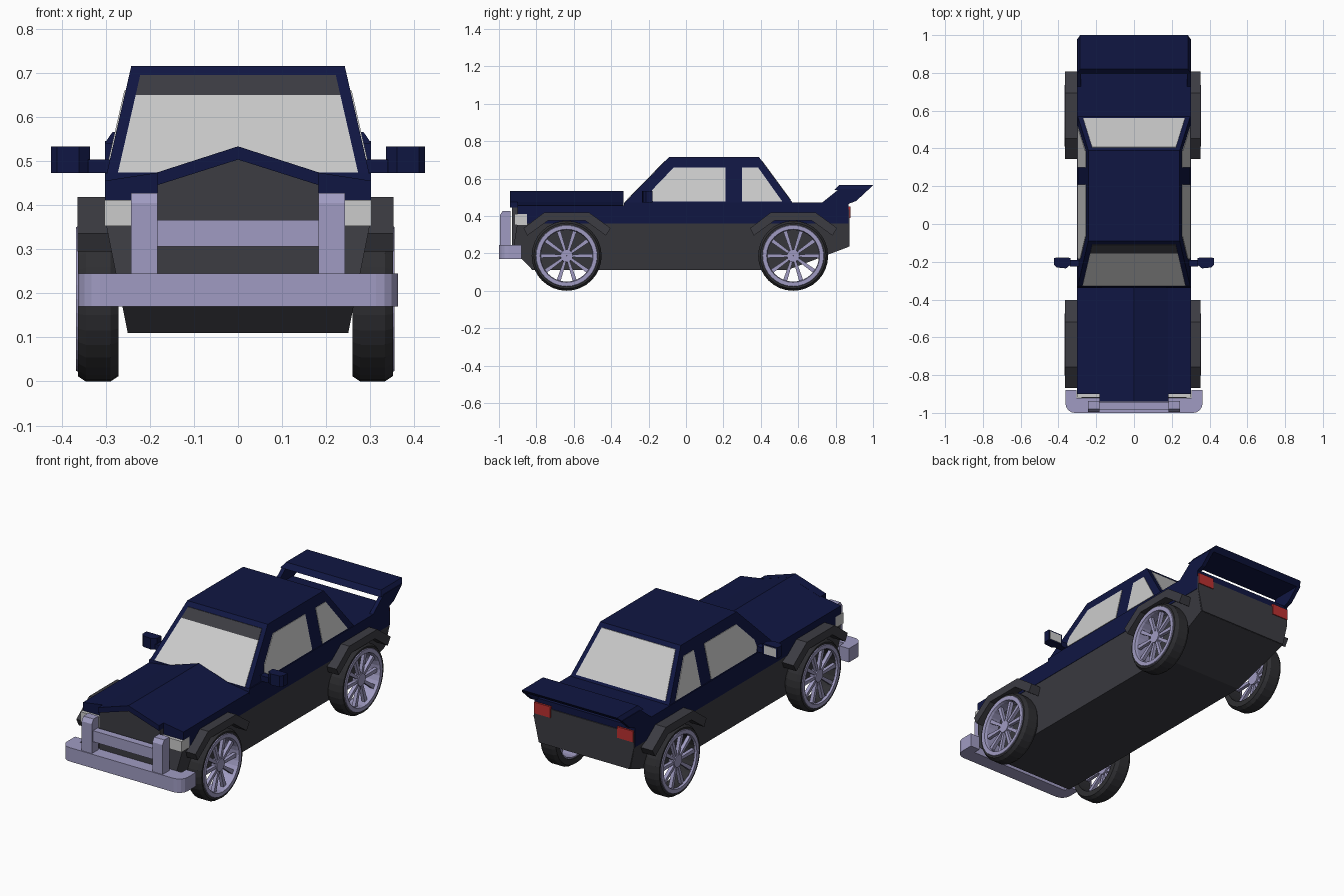
import bpy, bmesh, math

if "Cube" in bpy.data.objects:
    bpy.data.objects.remove(bpy.data.objects["Cube"])


def material(name, r, g, b):
    m = bpy.data.materials.new(name)
    m.diffuse_color = (r, g, b, 1)
    m.use_nodes = True
    m.node_tree.nodes["Principled BSDF"].inputs["Base Color"].default_value = m.diffuse_color
    return m


NAVY = material("navy_paint", 0.005, 0.008, 0.055)
DARK = material("dark_plastic", 0.045, 0.045, 0.055)
TYRE = material("rubber", 0.028, 0.028, 0.032)
METAL = material("pale_metal", 0.35, 0.33, 0.54)
GLASS = material("glass", 0.52, 0.52, 0.52)
RED = material("red_lens", 0.5, 0.03, 0.03)


def finish(name, bm, mat):
    bmesh.ops.recalc_face_normals(bm, faces=bm.faces)
    me = bpy.data.meshes.new(name)
    bm.to_mesh(me)
    bm.free()
    me.materials.append(mat)
    ob = bpy.data.objects.new(name, me)
    bpy.context.collection.objects.link(ob)
    return ob


def solid(name, a, b, mat):
    """Closed solid between two matching loops of 3D points."""
    bm = bmesh.new()
    va, vb = [bm.verts.new(p) for p in a], [bm.verts.new(p) for p in b]
    n = len(a)
    bm.faces.new(va)
    bm.faces.new(vb[::-1])
    for i in range(n):
        j = (i + 1) % n
        bm.faces.new((va[i], va[j], vb[j], vb[i]))
    return finish(name, bm, mat)


def box(name, x, y, z, mat):
    rect = [(x[0], y[0]), (x[1], y[0]), (x[1], y[1]), (x[0], y[1])]
    return solid(name, [(*p, z[0]) for p in rect], [(*p, z[1]) for p in rect], mat)


def side_prism(name, yz, x0, x1, mat):
    return solid(name, [(x0, *p) for p in yz], [(x1, *p) for p in yz], mat)


def front_prism(name, xz, y0, y1, mat):
    return solid(name, [(x, y0, z) for x, z in xz], [(x, y1, z) for x, z in xz], mat)


def lathe(name, profile, cx, cy, cz, sides, mat):
    """Ring around the x axis from a closed (x, radius) profile."""
    bm = bmesh.new()
    rings = []
    for i in range(sides):
        t = 2 * math.pi * i / sides
        rings.append([bm.verts.new((cx + x, cy + r * math.cos(t), cz + r * math.sin(t))) for x, r in profile])
    n = len(profile)
    for i in range(sides):
        p, q = rings[i], rings[(i + 1) % sides]
        for k in range(n):
            m = (k + 1) % n
            bm.faces.new((p[k], p[m], q[m], q[k]))
    return finish(name, bm, mat)


# Lower body, narrowing towards the floor
def lower_x(z):
    return 0.25 + (z - 0.11) * 0.2


low = [(-0.9, 0.37), (-0.925, 0.22), (-0.82, 0.11), (0.54, 0.11), (0.87, 0.235), (0.87, 0.37)]
solid("lower_body", [(-lower_x(z), y, z) for y, z in low], [(lower_x(z), y, z) for y, z in low], DARK)

# Upper body and bonnet
side_prism("upper_body", [(-0.9, 0.36), (-0.9, 0.445), (-0.335, 0.445), (-0.33, 0.472), (0.87, 0.472), (0.87, 0.36)],
           -0.302, 0.302, NAVY)
front_prism("bonnet_sides", [(-0.302, 0.41), (-0.302, 0.455), (-0.18, 0.474), (0, 0.533), (0.18, 0.474),
                             (0.302, 0.455), (0.302, 0.41)], -0.9, -0.335, NAVY)
front_prism("bonnet_nose", [(-0.183, 0.445), (-0.183, 0.474), (0, 0.533), (0.183, 0.474), (0.183, 0.445), (0, 0.503)],
            -0.94, -0.89, NAVY)
front_prism("grille", [(-0.182, 0.2), (-0.182, 0.446), (0, 0.504), (0.182, 0.446), (0.182, 0.2)], -0.93, -0.88, DARK)

# Cabin
WB, WT, ZB, ZT = 0.298, 0.242, 0.47, 0.715


def cabin_x(z):
    return WB + (WT - WB) * (z - ZB) / (ZT - ZB)


def screen_y(z):
    return -0.33 + 0.24 * (z - ZB) / (ZT - ZB)


def rear_y(z):
    return 0.57 - 0.18 * (z - ZB) / (ZT - ZB)


def cabin_loop(z):
    w, f, r = cabin_x(z), screen_y(z), rear_y(z)
    return [(-w, f, z), (w, f, z), (w, r, z), (-w, r, z)]


solid("cabin", cabin_loop(ZB), cabin_loop(ZT), NAVY)


# Windows lie just proud of the cabin faces
def screen(name, yfun, sign, z0, z1, mat):
    pts = [(-cabin_x(z0) + 0.025, z0), (cabin_x(z0) - 0.025, z0), (cabin_x(z1) - 0.025, z1), (-cabin_x(z1) + 0.025, z1)]
    solid(name, [(x, yfun(z) + sign * 0.003, z) for x, z in pts], [(x, yfun(z) - sign * 0.01, z) for x, z in pts], mat)


screen("windscreen", screen_y, -1, 0.474, 0.65, GLASS)
screen("sun_strip", screen_y, -1, 0.65, 0.695, DARK)
screen("rear_window", rear_y, 1, 0.485, 0.695, GLASS)
front_win = [(-0.175, 0.477), (-0.19, 0.5), (-0.18, 0.54), (-0.065, 0.66), (0.21, 0.66), (0.21, 0.477)]
back_win = [(0.3, 0.477), (0.3, 0.66), (0.385, 0.66), (0.515, 0.477)]

# Parts repeated on both sides
arch = [(-0.23, 0.335), (-0.12, 0.418), (0.12, 0.418), (0.235, 0.335), (0.21, 0.295), (0.1, 0.375), (-0.1, 0.375), (-0.21, 0.295)]
for s, side in ((-1, "left"), (1, "right")):
    for label, win in (("front", front_win), ("back", back_win)):
        solid(f"{label}_side_window_{side}", [(s * (cabin_x(z) + 0.003), y, z) for y, z in win],
              [(s * (cabin_x(z) - 0.01), y, z) for y, z in win], GLASS)

    # Wing mirror
    box(f"mirror_arm_{side}", sorted((s * 0.285, s * 0.34)), (-0.225, -0.19), (0.473, 0.503), NAVY)
    house = [(0.335, -0.215), (0.36, -0.235), (0.41, -0.23), (0.424, -0.215), (0.424, -0.18), (0.335, -0.18)]
    solid(f"mirror_{side}", [(s * x, y, 0.473) for x, y in house], [(s * x, y, 0.533) for x, y in house], NAVY)
    box(f"mirror_glass_{side}", sorted((s * 0.343, s * 0.416)), (-0.185, -0.178), (0.48, 0.526), GLASS)

    # Lamps
    box(f"headlight_{side}", sorted((s * 0.182, s * 0.303)), (-0.93 + 0.012, -0.85), (0.352, 0.411), GLASS)
    box(f"tail_light_{side}", sorted((s * 0.2, s * 0.298)), (0.86, 0.88), (0.39, 0.45), RED)

    # Bull bar post
    side_prism(f"bar_post_{side}", [(-0.995, 0.2), (-0.995, 0.405), (-0.98, 0.427), (-0.937, 0.427), (-0.937, 0.2)],
               s * 0.182, s * 0.243, METAL)

    # Spoiler side plate
    side_prism(f"spoiler_side_{side}", [(0.72, 0.465), (0.82, 0.545), (0.98, 0.545), (0.91, 0.48), (0.87, 0.465)],
               s * 0.28, s * 0.302, NAVY)

    # Wheels and arches
    for cy, end in ((-0.638, "front"), (0.573, "rear")):
        side_prism(f"{end}_arch_{side}", [(cy + y, z) for y, z in arch], s * 0.25 - 0.006, s * 0.358 - 0.006, DARK)
        cx, cz = s * 0.311 - 0.006, 0.187
        lathe(f"{end}_tyre_{side}", [(-0.046, 0.145), (-0.046, 0.175), (-0.028, 0.187), (0.028, 0.187),
                                     (0.046, 0.175), (0.046, 0.145)], cx, cy, cz, 32, TYRE)
        lathe(f"{end}_rim_{side}", [(-0.04, 0.138), (-0.04, 0.148), (s * 0.046, 0.165), (s * 0.05, 0.163),
                                    (s * 0.05, 0.142), (s * 0.038, 0.138)], cx, cy, cz, 32, METAL)
        lathe(f"{end}_hub_{side}", [(s * 0.005, 0.001), (s * 0.005, 0.036), (s * 0.038, 0.033), (s * 0.038, 0.001)],
              cx, cy, cz, 16, METAL)
        for i in range(10):
            t = 2 * math.pi * i / 10
            c, n = math.cos(t), math.sin(t)
            bar = [(0.025, -0.007), (0.143, -0.011), (0.143, 0.011), (0.025, 0.007)]
            yz = [(cy + r * c - w * n, cz + r * n + w * c) for r, w in bar]
            side_prism(f"{end}_spoke_{side}_{i}", yz, cx + s * 0.015, cx + s * 0.034, METAL)

# Bumper with rounded corners and a cross bar
half = [(0.305, -0.88), (0.363, -0.88), (0.363, -0.95)]
half += [(0.313 + 0.05 * math.cos(t), -0.95 - 0.05 * math.sin(t)) for t in (math.pi / 8, math.pi / 4, 3 * math.pi / 8, math.pi / 2)]
plan = half + [(-x, y) for x, y in half[::-1]] + [(-0.305, -0.92), (0.305, -0.92)]
solid("front_bumper", [(x, y, 0.17) for x, y in plan], [(x, y, 0.245) for x, y in plan], METAL)
box("cross_bar", (-0.185, 0.185), (-0.985, -0.945), (0.306, 0.366), METAL)

# Rear panel and spoiler blade
front_prism("rear_panel", [(-0.272, 0.236), (0.272, 0.236), (0.3, 0.36), (0.3, 0.435), (-0.3, 0.435), (-0.3, 0.36)],
            0.85, 0.875, DARK)
blade = [(-0.302, 0.54), (-0.285, 0.565), (0.285, 0.565), (0.302, 0.54)]
solid("spoiler_blade", [(x, 0.795 + (z - 0.54), z) for x, z in blade],
      [(x, 0.975 + (z - 0.54), z) for x, z in blade], NAVY)
